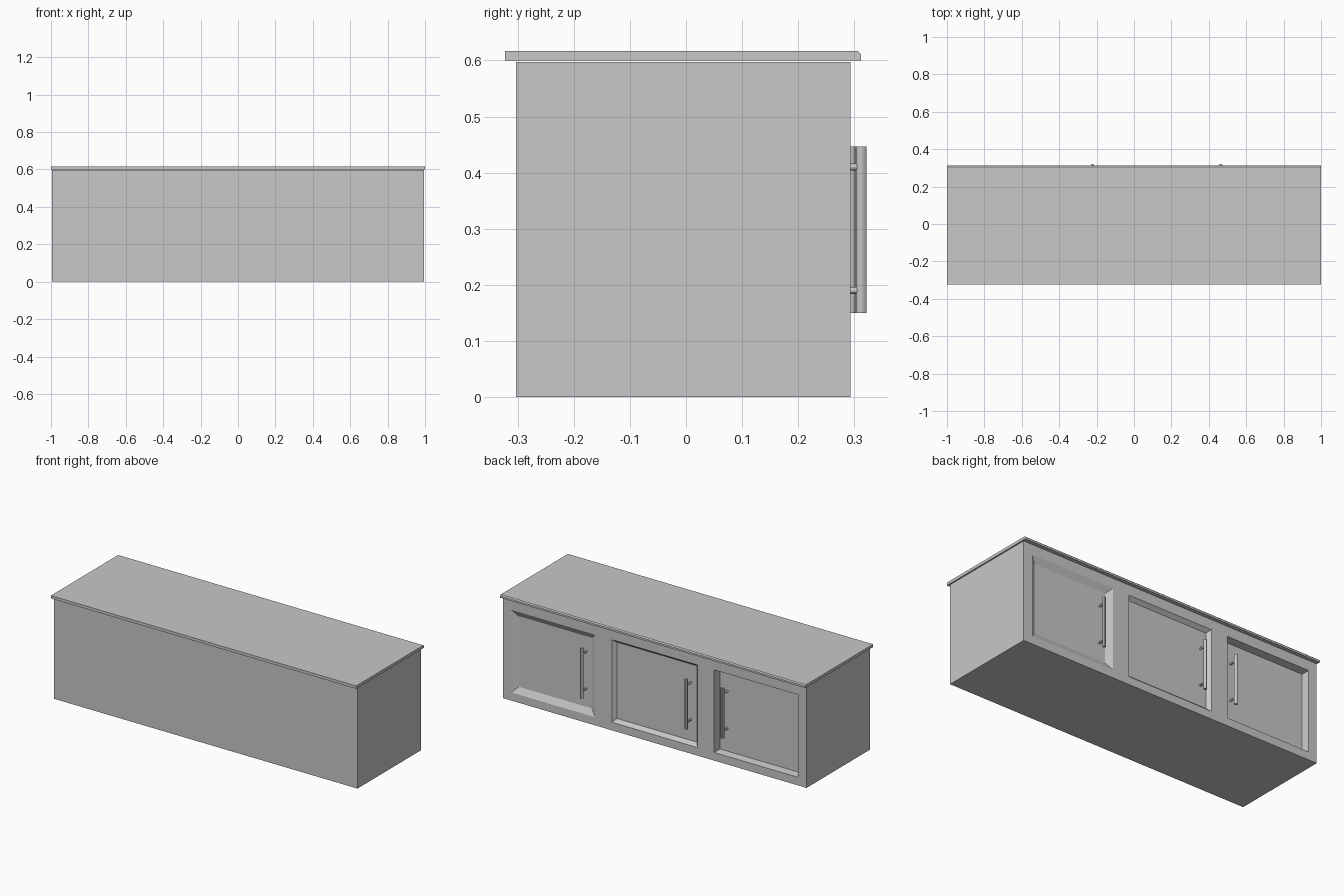
import bpy, bmesh
from mathutils import Matrix, Vector

if "Cube" in bpy.data.objects:
    bpy.data.objects.remove(bpy.data.objects["Cube"], do_unlink=True)

grey = bpy.data.materials.new("plain_grey")
grey.use_nodes = True
colour = (0.58, 0.58, 0.58, 1)
grey.diffuse_color = colour
grey.node_tree.nodes["Principled BSDF"].inputs["Base Color"].default_value = colour


def finish(bm, name):
    mesh = bpy.data.meshes.new(name)
    bm.to_mesh(mesh)
    bm.free()
    mesh.materials.append(grey)
    obj = bpy.data.objects.new(name, mesh)
    bpy.context.collection.objects.link(obj)
    return obj


BACK, FRONT = 0.293, -0.303
# Each door: low x, high x, inset width, recess depth, handle x
doors = {
    "left": (0.39, 0.94, 0.05, 0.02, 0.464),
    "middle": (-0.28, 0.28, 0.026, 0.022, -0.222),
    "right": (-0.94, -0.39, 0.008, 0.045, -0.445),
}

# Cabinet body: a panelled sheet, extruded to a solid, doors inset
xs = sorted([-0.995, 0.995] + [x for d in doors.values() for x in d[:2]])
zs = [0, 0.048, 0.537, 0.597]
bm = bmesh.new()
rows = [[bm.verts.new((x, BACK, z)) for x in xs] for z in zs]
for low, high in zip(rows, rows[1:]):
    for i in range(len(xs) - 1):
        bm.faces.new((low[i], low[i + 1], high[i + 1], high[i]))
result = bmesh.ops.extrude_face_region(bm, geom=bm.faces[:])
moved = [g for g in result["geom"] if isinstance(g, bmesh.types.BMVert)]
bmesh.ops.translate(bm, verts=moved, vec=(0, FRONT - BACK, 0))
bmesh.ops.recalc_face_normals(bm, faces=bm.faces[:])
for x0, x1, width, depth, _ in doors.values():
    panel = [f for f in bm.faces if f.normal.y > 0.9
             and (f.calc_center_median() - Vector(((x0 + x1) / 2, BACK, (zs[1] + zs[2]) / 2))).length < 0.01]
    bmesh.ops.inset_individual(bm, faces=panel, thickness=width, depth=-depth)
finish(bm, "cabinet_body")

# Worktop: side profile with a chamfered edge, extruded along x
bm = bmesh.new()
profile = [(-0.323, 0.6), (0.312, 0.6), (0.312, 0.611), (0.306, 0.617), (-0.323, 0.617)]
end = bm.faces.new([bm.verts.new((-1, y, z)) for y, z in profile])
result = bmesh.ops.extrude_face_region(bm, geom=[end])
moved = [g for g in result["geom"] if isinstance(g, bmesh.types.BMVert)]
bmesh.ops.translate(bm, verts=moved, vec=(2, 0, 0))
bmesh.ops.recalc_face_normals(bm, faces=bm.faces[:])
finish(bm, "worktop")


def cylinder(bm, start, stop, radius):
    a, b = Vector(start), Vector(stop)
    turn = (b - a).to_track_quat("Z", "Y").to_matrix().to_4x4()
    bmesh.ops.create_cone(bm, cap_ends=True, segments=12, radius1=radius, radius2=radius,
                          depth=(b - a).length, matrix=Matrix.Translation((a + b) / 2) @ turn)


# Bar handles on two posts each
for side, (_, _, _, depth, x) in doors.items():
    bar_y = 0.294 if side == "right" else 0.3125
    bm = bmesh.new()
    cylinder(bm, (x, bar_y, 0.15), (x, bar_y, 0.447), 0.0095)
    for z in (0.19, 0.41):
        cylinder(bm, (x, BACK - depth - 0.002, z), (x, bar_y, z), 0.006)
    handle = finish(bm, side + "_door_handle")
    bpy.ops.object.select_all(action="DESELECT")
    handle.select_set(True)
    bpy.context.view_layer.objects.active = handle
    bpy.ops.object.shade_smooth_by_angle()
